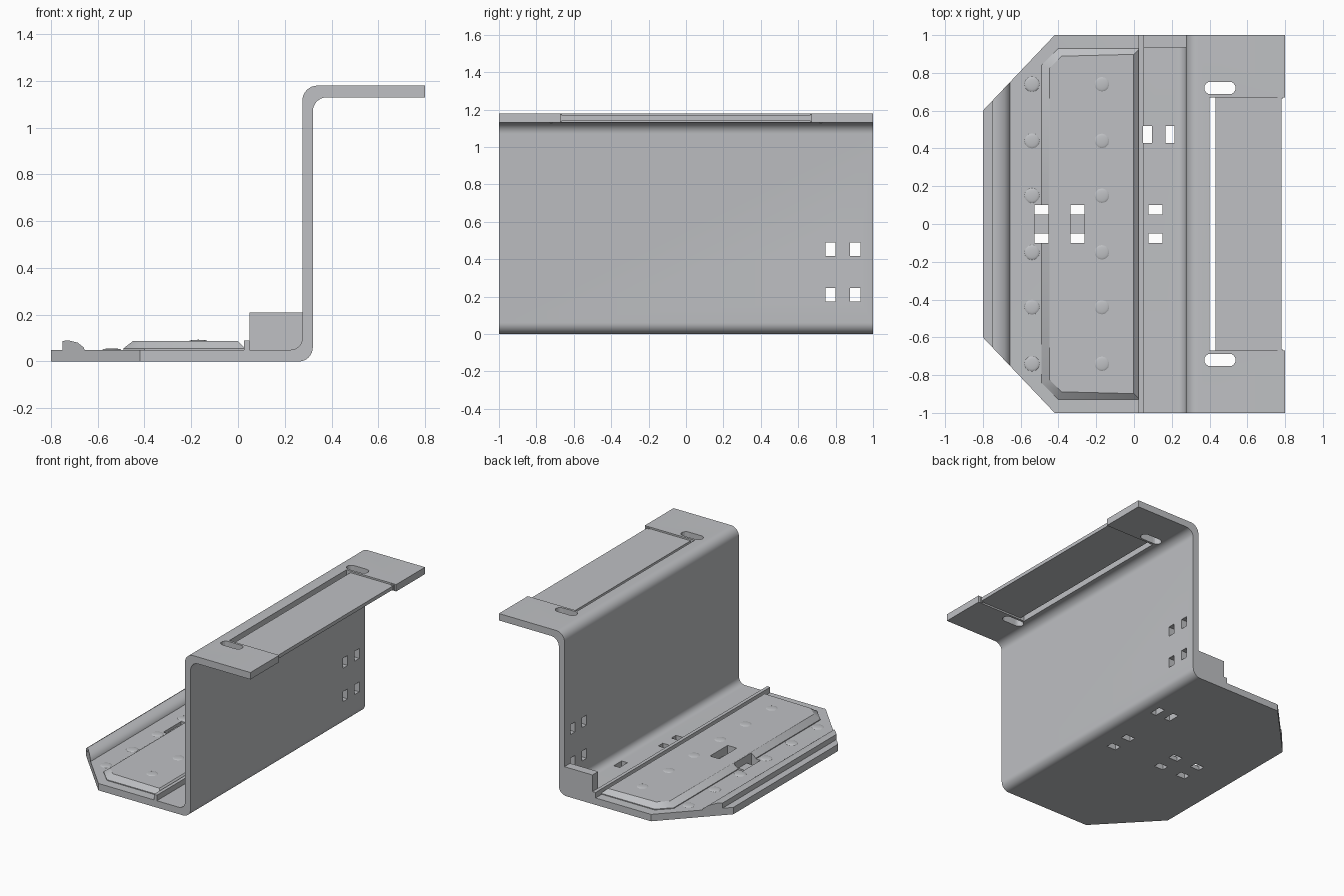
import bpy, bmesh, math
from mathutils import Vector, Matrix

cube = bpy.data.objects.get("Cube")
if cube:
    bpy.data.objects.remove(cube, do_unlink=True)

grey = bpy.data.materials.new("steel_grey")
grey.use_nodes = True
GREY = (0.52, 0.53, 0.55, 1)
grey.diffuse_color = GREY
grey.node_tree.nodes["Principled BSDF"].inputs["Base Color"].default_value = GREY


def finish(name, bm, smooth=True):
    bmesh.ops.recalc_face_normals(bm, faces=bm.faces[:])
    mesh = bpy.data.meshes.new(name)
    bm.to_mesh(mesh)
    bm.free()
    mesh.materials.append(grey)
    obj = bpy.data.objects.new(name, mesh)
    bpy.context.collection.objects.link(obj)
    if smooth:
        activate(obj)
        bpy.ops.object.shade_smooth_by_angle(angle=math.radians(35))
    return obj


def activate(obj):
    bpy.ops.object.select_all(action='DESELECT')
    obj.select_set(True)
    bpy.context.view_layer.objects.active = obj


def add_prism(bm, pts, lo, hi, axis):
    """Extrude a 2D outline: axis 'y' reads points as (x, z), 'z' as (x, y)."""
    place = (lambda p: (p[0], lo, p[1])) if axis == 'y' else (lambda p: (p[0], p[1], lo))
    step = Vector((0, hi - lo, 0)) if axis == 'y' else Vector((0, 0, hi - lo))
    face = bm.faces.new([bm.verts.new(place(p)) for p in pts])
    out = bmesh.ops.extrude_face_region(bm, geom=[face])
    verts = [g for g in out['geom'] if isinstance(g, bmesh.types.BMVert)]
    bmesh.ops.translate(bm, verts=verts, vec=step)
    return [g for g in out['geom'] if isinstance(g, bmesh.types.BMFace)][0]


def add_box(bm, x0, x1, y0, y1, z0, z1):
    add_prism(bm, [(x0, y0), (x1, y0), (x1, y1), (x0, y1)], z0, z1, 'z')


def arc(cx, cz, r, a0, a1, n=8):
    return [(cx + r * math.cos(math.radians(a0 + (a1 - a0) * i / n)),
             cz + r * math.sin(math.radians(a0 + (a1 - a0) * i / n))) for i in range(n + 1)]


def cut(obj, build):
    bm = bmesh.new()
    build(bm)
    cutter = finish("cutter", bm, smooth=False)
    cutter.hide_render = True
    mod = obj.modifiers.new("cut", 'BOOLEAN')
    mod.operation, mod.solver, mod.object = 'DIFFERENCE', 'EXACT', cutter
    activate(obj)
    bpy.ops.object.modifier_move_to_index(modifier="cut", index=0)
    bpy.ops.object.modifier_apply(modifier="cut")
    bpy.data.objects.remove(cutter, do_unlink=True)


# Cutters shared by several parts
def corners(bm):
    for s in (-1, 1):
        add_prism(bm, [(-0.8 - 0.19, s * 0.4), (-0.42 + 0.19, s * 1.2), (-0.99, s * 1.2)],
                  -0.1, 0.3, 'z')


def base_holes(bm):
    for x in (-0.49, -0.30, 0.115):
        for y in (-0.075, 0.075):
            add_box(bm, x - 0.037, x + 0.037, y - 0.026, y + 0.026, -0.1, 0.3)
    for x in (0.07, 0.19):
        add_box(bm, x - 0.022, x + 0.025, 0.43, 0.52, -0.1, 0.12)


def tie_recesses(bm):
    for x in (-0.49, -0.30):
        add_box(bm, x - 0.037, x + 0.037, -0.06, 0.06, 0.03, 0.3)


def wall_holes(bm):
    for y in (0.772, 0.905):
        for z in (0.21, 0.452):
            add_box(bm, 0.2, 0.4, y - 0.027, y + 0.027, z - 0.036, z + 0.036)


def flange_cuts(bm):
    add_box(bm, 0.4, 0.9, -0.67, 0.67, 1.0, 1.3)
    for y in (-0.72, 0.72):
        slot = arc(0.505, y, 0.033, -90, 90) + arc(0.405, y, 0.033, 90, 270)
        add_prism(bm, slot, 1.0, 1.3, 'z')


# Folded sheet bracket: base, wall and top flange in one profile
profile = [(-0.8, 0), (0.26, 0)] + arc(0.26, 0.06, 0.06, -90, 0)
profile += arc(0.38, 1.07, 0.06, 180, 90) + [(0.8, 1.13), (0.8, 1.18)]
profile += arc(0.34, 1.115, 0.065, 90, 180) + arc(0.225, 0.1, 0.05, 0, -90) + [(-0.8, 0.05)]
bm = bmesh.new()
add_prism(bm, profile, -1, 1, 'y')
bracket = finish("folded_bracket", bm)
for build in (corners, base_holes, tie_recesses, wall_holes, flange_cuts):
    cut(bracket, build)

# Raised pad on the base, with sloping edges
bm = bmesh.new()
outline = [(-0.49, -0.84), (-0.40, -0.93), (0.03, -0.93), (0.03, 0.93), (-0.40, 0.93), (-0.49, 0.84)]
top = add_prism(bm, outline, 0.046, 0.056, 'z')
bm.normal_update()
if top.normal.z < 0:
    bmesh.ops.recalc_face_normals(bm, faces=bm.faces[:])
bmesh.ops.inset_region(bm, faces=[top], thickness=0.045, depth=0)
for v in top.verts:
    v.co.z = 0.088
pad = finish("raised_pad", bm)
cut(pad, base_holes)
cut(pad, tie_recesses)

# Narrow lip beside the gutter
bm = bmesh.new()
add_box(bm, 0.025, 0.05, -1, 1, 0.045, 0.09)
lip = finish("gutter_lip", bm)
cut(lip, base_holes)

# Ridge along the outer edge of the base
bm = bmesh.new()
ridge_pts = [(-0.75, 0.046), (-0.75, 0.088), (-0.725, 0.09), (-0.685, 0.08), (-0.66, 0.06), (-0.655, 0.046)]
add_prism(bm, ridge_pts, -0.75, 0.75, 'y')
ridge = finish("edge_ridge", bm)
cut(ridge, corners)

# Upright tab closing one end of the gutter
bm = bmesh.new()
add_box(bm, 0.05, 0.275, 0.935, 1, 0.04, 0.21)
finish("end_tab", bm)

# Small domes in two rows
bm = bmesh.new()
for x, z in ((-0.54, 0.05), (-0.17, 0.087)):
    for y in (-0.74, -0.44, -0.15, 0.15, 0.44, 0.74):
        bmesh.ops.create_uvsphere(bm, u_segments=12, v_segments=8, radius=1,
                                  matrix=Matrix.Translation((x, y, z)) @ Matrix.Diagonal((0.04, 0.04, 0.006, 1)))
finish("pad_domes", bm)

# Thin panel held between the flange arms, with its end pins
bm = bmesh.new()
add_box(bm, 0.432, 0.78, -0.67, 0.67, 1.142, 1.168)
for s in (-1, 1):
    add_box(bm, 0.76, 0.785, s * 0.675 - 0.012, s * 0.675 + 0.012, 1.135, 1.175)
finish("flange_panel", bm)
